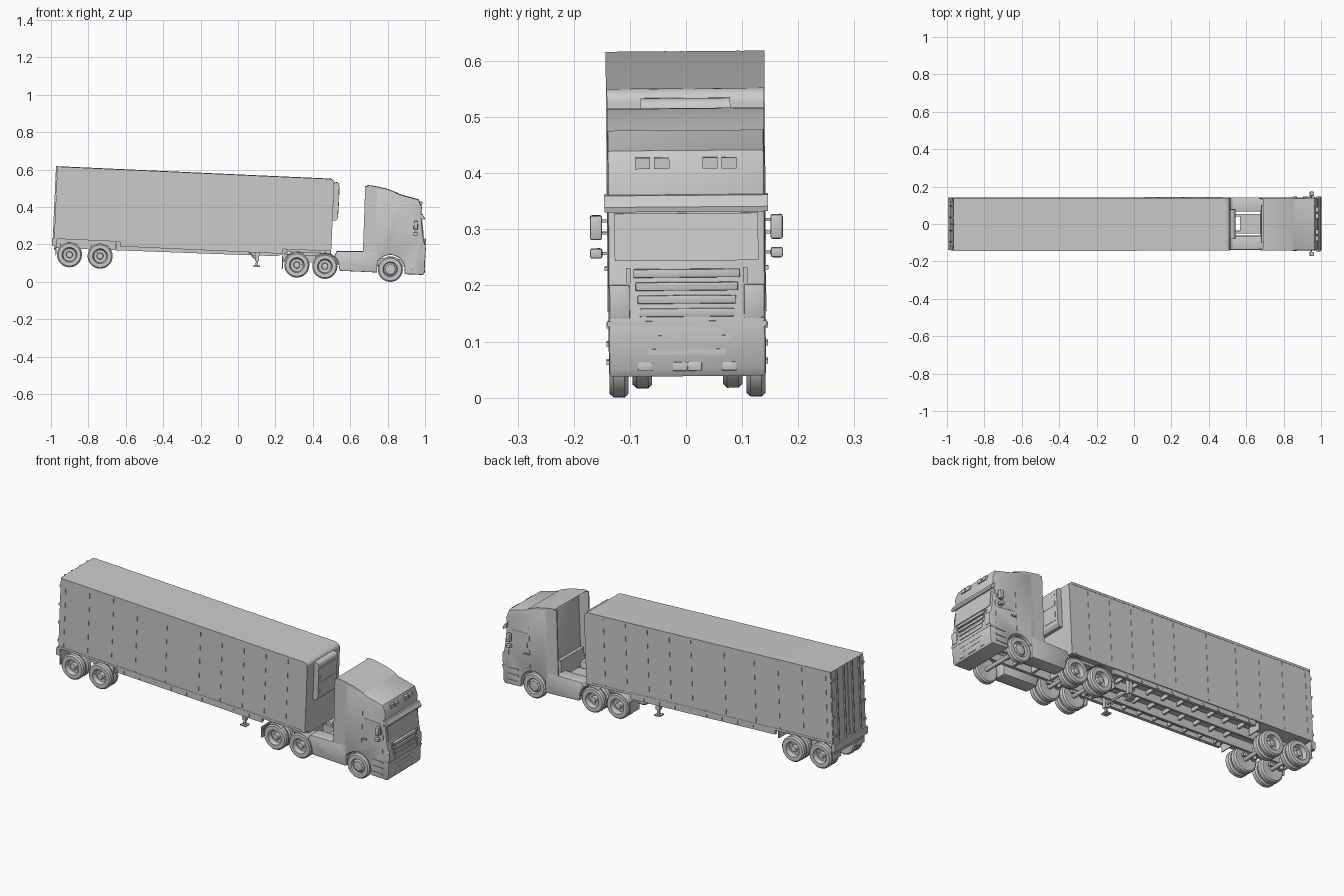
import bpy, bmesh, math
from mathutils import Matrix, Vector

cube = bpy.data.objects.get("Cube")
if cube:
    bpy.data.objects.remove(cube, do_unlink=True)

# One plain grey for the whole vehicle
shade = (.6, .6, .6, 1)
grey = bpy.data.materials.new("plain grey")
grey.use_nodes = True
grey.diffuse_color = shade
grey.node_tree.nodes["Principled BSDF"].inputs["Base Color"].default_value = shade

# The vehicle is built level, then pitched nose-down with a slight roll
POSE = (Matrix.Translation((0, .003, -.003))
        @ Matrix.Rotation(math.radians(.45), 4, 'X')
        @ Matrix.Rotation(math.radians(2.6), 4, 'Y'))

# Shared measurements
HALF = .14                       # half width of trailer and cab
THIN = .003                      # depth of surface details
AXLE, RADIUS = .108, .067        # wheel centre height and wheel radius
FLOOR, ROOF = .19, .576          # trailer body heights
TAIL, WALL = -.99, .49           # trailer body ends
CAB_BACK, NOSE = .715, .99       # cab ends
FRONT_AXLE = .81
DRIVE_AXLES = (.31, .46)
TRAILER_AXLES = (-.907, -.743)


def box(bm, x, y, z):
    """Block from three (low, high) ranges."""
    ranges = (x, y, z)
    centre = Vector([(low + high) / 2 for low, high in ranges])
    size = Vector([high - low for low, high in ranges])
    matrix = Matrix.Translation(centre) @ Matrix.Diagonal(size.to_4d())
    bmesh.ops.create_cube(bm, size=1, matrix=matrix)


def around(middle, width):
    return middle - width / 2, middle + width / 2


def spaced(first, last, count):
    return [first + (last - first) * i / (count - 1) for i in range(count)]


def arc(x, z, radius, start, end, count=12):
    angles = [math.radians(a) for a in spaced(start, end, count)]
    return [(x + radius * math.cos(a), z + radius * math.sin(a)) for a in angles]


def prism(bm, outline, y):
    """Side outline of (x, z) points extruded across the width range y."""
    low, high = y
    face = bm.faces.new([bm.verts.new((px, low, pz)) for px, pz in outline])
    made = bmesh.ops.extrude_face_region(bm, geom=[face])["geom"]
    verts = [v for v in made if isinstance(v, bmesh.types.BMVert)]
    bmesh.ops.translate(bm, verts=verts, vec=(0, high - low, 0))


def tube(bm, start, end, radius, sides=12):
    start, end = Vector(start), Vector(end)
    turn = (end - start).to_track_quat('Z', 'Y').to_matrix().to_4x4()
    bmesh.ops.create_cone(bm, cap_ends=True, segments=sides, radius1=radius, radius2=radius,
                          depth=(end - start).length,
                          matrix=Matrix.Translation((start + end) / 2) @ turn)


def lathe(bm, profile, x):
    """Spin (radius, y) points round a wheel axis."""
    verts = [bm.verts.new((x + r, y, AXLE)) for r, y in profile]
    edges = [bm.edges.new(pair) for pair in zip(verts, verts[1:])]
    bmesh.ops.spin(bm, geom=verts + edges, cent=(x, 0, AXLE), axis=(0, 1, 0),
                   angle=math.tau, steps=28, use_merge=False)
    bmesh.ops.remove_doubles(bm, verts=bm.verts, dist=THIN / 100)


def finish(name, bm, mirror=False, bevel=0):
    if mirror:
        copied = bmesh.ops.duplicate(bm, geom=bm.verts[:] + bm.edges[:] + bm.faces[:])["geom"]
        verts = [v for v in copied if isinstance(v, bmesh.types.BMVert)]
        bmesh.ops.scale(bm, vec=(1, -1, 1), verts=verts)
    bmesh.ops.recalc_face_normals(bm, faces=bm.faces)
    if bevel:
        edges = [e for e in bm.edges if e.calc_face_angle(0) > 1]
        bmesh.ops.bevel(bm, geom=edges, offset=bevel, segments=2, profile=.5, affect='EDGES')
    mesh = bpy.data.meshes.new(name)
    bm.to_mesh(mesh)
    bm.free()
    mesh.transform(POSE)
    mesh.materials.append(grey)
    part = bpy.data.objects.new(name, mesh)
    bpy.context.collection.objects.link(part)
    bpy.ops.object.select_all(action='DESELECT')
    part.select_set(True)
    bpy.context.view_layer.objects.active = part
    bpy.ops.object.shade_smooth_by_angle(angle=math.radians(32))


def boxes(name, blocks, mirror=False, bevel=0):
    bm = bmesh.new()
    for block in blocks:
        box(bm, *block)
    finish(name, bm, mirror, bevel)


def plate(name, outline, y, mirror=False, bevel=0):
    bm = bmesh.new()
    prism(bm, outline, y)
    finish(name, bm, mirror, bevel)


FULL = (-HALF, HALF)
SKIN = around(HALF, THIN)        # thin layer on the side surface

# Trailer body with a rounded top front edge
ROUND = .025
plate("trailer_box", [(TAIL, FLOOR), (WALL, FLOOR)]
      + arc(WALL - ROUND, ROOF - ROUND, ROUND, 0, 90, 7) + [(TAIL, ROOF)], FULL)

# Side panel seams and edge rails
seams = spaced(-.96, -.53, 4) + spaced(-.35, -.15, 2) + spaced(-.02, .375, 4)
boxes("side_seams", [(around(x, THIN), SKIN, (FLOOR, ROOF)) for x in seams], True)
boxes("side_rails", [((TAIL, WALL - ROUND), SKIN, around(z, .012)) for z in (FLOOR + .006, ROOF - .006)], True)
boxes("lower_rails", [((-.64, .23), (.12, .137), (.165, FLOOR))], True)

# Rear doors with lock bars and hinges
doors = [((TAIL - THIN, TAIL), (THIN, HALF - THIN), (FLOOR, ROOF))]
bars = [((TAIL - .01, TAIL), around(y, .006), (FLOOR, ROOF)) for y in (.035, .095)]
hinges = [((TAIL - .008, TAIL), (.12, HALF), around(z, .012)) for z in spaced(.23, .53, 4)]
boxes("rear_doors", doors + bars + hinges, True)
boxes("rear_bumper", [((TAIL - .013, TAIL + .01), (0, HALF), (.15, FLOOR)),
                      ((TAIL, TAIL + .01), (0, .12), (.13, .14)),
                      ((TAIL, TAIL + .01), around(.055, .01), (.13, FLOOR))], True)

# Cooling unit on the trailer front wall
bm = bmesh.new()
FACE = WALL + .028
prism(bm, [(WALL, .354), (FACE - .01, .354), (FACE, .37)]
      + arc(FACE - .02, .54, .02, 0, 90, 5) + [(WALL, .56)], (-.08, .08))
for z in (.42, .5):
    box(bm, around(FACE, THIN), (-.065, .065), around(z, .06))
finish("cooling_unit", bm)

# Trailer frame: beams that thin out over the coupling, and crossmembers
plate("trailer_beams", [(TAIL, FLOOR), (WALL, FLOOR), (WALL, .178), (.27, .178), (.2, .15), (TAIL, .14)],
      around(.05, .012), True)
boxes("crossmembers", [(around(x, .01), FULL, (.17, FLOOR)) for x in spaced(-.6, .15, 9)])
boxes("coupling_plate", [((.25, WALL), (-.11, .11), (.177, FLOOR))])

# Landing legs: leg, inner slide, foot and braces
LEG, LEG_Y = .096, .086
bm = bmesh.new()
for width, low, high in ((.022, .12, FLOOR), (.012, .09, .12), (.034, .088, .095)):
    box(bm, around(LEG, width), around(LEG_Y, width), (low, high))
tube(bm, (LEG, 0, HALF), (LEG, LEG_Y, HALF), .005)
tube(bm, (LEG - .07, .05, FLOOR), (LEG, LEG_Y, .12), .004)
finish("landing_legs", bm, True)


# Wheels: twin tyres with a deep dish, or single front tyres with a domed hub
def tyre(low, high):
    step = .007
    return [(.04, low), (RADIUS - step, low), (RADIUS, low + step),
            (RADIUS, high - step), (RADIUS - step, high), (.04, high)]


def wheel_set(place, axles, twin):
    wheels, axle_parts = bmesh.new(), bmesh.new()
    outer = tyre(.105, HALF - .001)
    for x in axles:
        if twin:
            lathe(wheels, outer + [(.034, .116), (.018, .114), (.016, .132), (0, .134)], x)
            lathe(wheels, [(0, .07)] + tyre(.063, .098) + [(0, .095)], x)
        else:
            lathe(wheels, [(0, .115)] + outer + [(.035, .13), (.026, .137), (.015, .137), (0, HALF)], x)
        # Wheel nuts
        for nut_x, nut_z in arc(x, AXLE, .026, 0, 315, 8):
            y = .115 if twin else .136
            tube(wheels, (nut_x, y - THIN, nut_z), (nut_x, y + THIN, nut_z), THIN, 6)
        # Axle with trailing arm and air spring
        tube(axle_parts, (x, 0, AXLE), (x, .11, AXLE), .011)
        if twin:
            box(axle_parts, (x - .05, x + .03), around(.05, .014), around(AXLE + .01, .015))
            tube(axle_parts, (x - .04, .05, AXLE), (x - .04, .05, .165), .013)
    finish(place + "_wheels", wheels, True)
    finish(place + "_axles", axle_parts, True)


wheel_set("trailer", TRAILER_AXLES, True)
wheel_set("drive", DRIVE_AXLES, True)
wheel_set("front", [FRONT_AXLE], False)
boxes("trailer_flaps", [(around(-.98, .005), (.065, .137), (.1, FLOOR)),
                        (around(-.66, .005), (.065, .137), (.15, FLOOR))], True)

# Tractor frame and coupling
boxes("tractor_rails", [((.23, .95), around(.045, .014), (.125, .165))], True)
boxes("tractor_crossmembers", [(around(x, .014), (-.04, .04), (.13, .16)) for x in spaced(.24, .7, 5)])
bm = bmesh.new()
tube(bm, (.39, 0, .16), (.39, 0, .177), .075, 24)
finish("fifth_wheel", bm)

# Drive fenders: one arch per wheel, with a flap behind
bm = bmesh.new()
for x, start, end in zip(DRIVE_AXLES, (60, 8), (172, 120)):
    outer, inner = (arc(x, AXLE, RADIUS + gap, start, end) for gap in (.006, THIN))
    prism(bm, outer + inner[::-1], (.063, HALF))
box(bm, around(.233, .006), (.063, HALF), (.085, .145))
finish("drive_fenders", bm, True)

# Side skirts curved round the drive wheel, and the deck behind the cab
plate("side_skirts", [(.54, .088), (.74, .088), (.74, .2), (.52, FLOOR)]
      + arc(DRIVE_AXLES[1], AXLE, .075, 50, 0, 6), (.065, HALF), True, THIN)
boxes("rear_deck", [((.56, .7), (-.05, .05), (.163, .17)), ((.67, .69), (-.1, .1), (.17, .26))])

# Cab: wheel arch, bumper, raked screen, brow and stepped roof
arch = arc(FRONT_AXLE, AXLE, .077, 150, -10, 16)
nose = [(.89, .086), (NOSE - .005, .086), (NOSE + .004, .1), (NOSE + .004, .17), (NOSE - .002, .25)]
screen = [(.978, .29), (.962, .4), (.964, .445), (.945, .487)]
roof = [(.85, .508), (.81, .522), (.76, .536), (CAB_BACK, .54)]
plate("cab", [(CAB_BACK, .17), (.73, .16)] + arch + nose + screen + roof, FULL, False, .006)

# Side wind fins and roof fairing behind the cab
plate("wind_fins", [(.656, .546), (.66, .195), (.73, .195), (.73, .54)], (.133, HALF), True)
plate("roof_fairing", [(.665, .55), (.69, .55), (.77, .537), (.83, .517), (.7, .532)], FULL)

# Sun visor and roof lamps
plate("sun_visor", [(.955, .41), (.97, .408), (.982, .388), (.98, .379), (.96, .388)], (-.146, .146))
boxes("roof_lights", [((.94, .965), around(y, .027), (.455, .475)) for y in (.043, .077)], True)

# Grille, bumper trim and lamps on the nose
FRONT = (NOSE - .02, NOSE + .005)
boxes("grille_slats", [(FRONT, (-w, w), around(z, .015))
                       for w, z in zip(spaced(.084, .095, 4), spaced(.2, .27, 4))], False, .002)
boxes("bumper_trim", [(FRONT, (-w, w), around(z, .01)) for w, z in ((.142, .18), (.08, .154), (.07, .13))])
boxes("front_lamps", [(FRONT, around(.12, .036), (.19, .25))]
      + [(FRONT, around(y, .026), around(.104, .016)) for y in (.013, .075)], True, .002)
boxes("grille_posts", [((.97, NOSE), around(.104, .008), (.185, .28))], True)

# Windows and door details
low, high = (.978, .292), (.966, .376)
plate("windscreen", [low, (low[0] + THIN, low[1]), (high[0] + THIN, high[1]), high], (-.128, .128))
plate("side_windows", [(.84, .3), (.95, .29), (.945, .36), (.93, .385), (.84, .385)], SKIN, True)
boxes("door_seams", [(around(x, THIN), SKIN, (.2, .42)) for x in (.828, .955)], True)
boxes("door_handles", [((.835, .86), (HALF, HALF + .006), around(.273, .007))], True)
boxes("cab_steps", [((.9, .96), (HALF, HALF + .004), around(z, .008)) for z in spaced(.11, .175, 3)], True)

# Mirrors on short arms
boxes("mirrors", [((.925, .947), (.15, .172), around(z, tall)) for z, tall in ((.35, .044), (.304, .018))],
      True, .004)
boxes("mirror_arms", [(around(.934, .006), (.138, .155), around(z, .005)) for z in (.304, .34, .362)], True)
